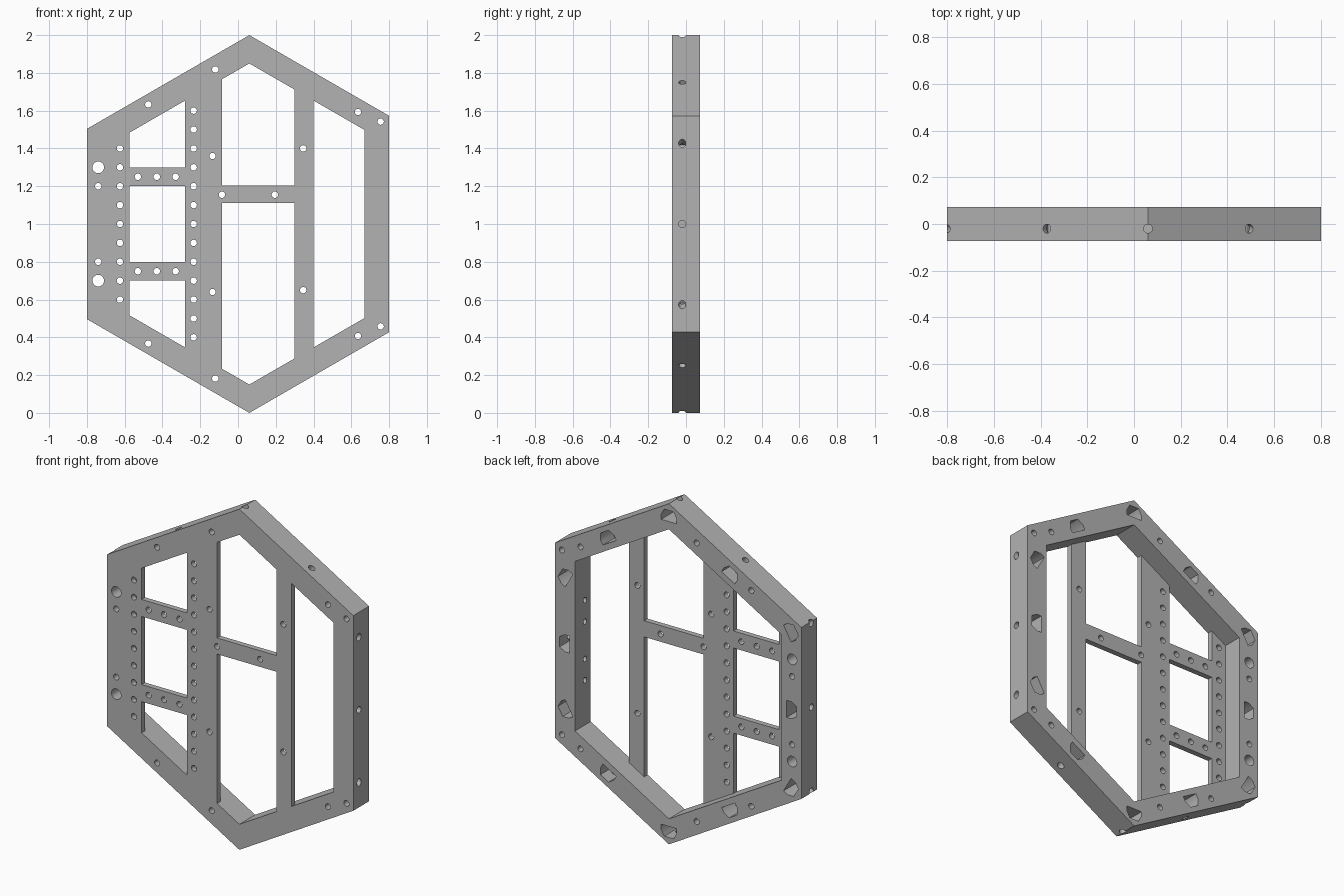
import bpy, bmesh
from math import sin, cos, tan, pi, radians
from mathutils import Matrix, Vector

if "Cube" in bpy.data.objects:
    bpy.data.objects.remove(bpy.data.objects["Cube"], do_unlink=True)

CX, CZ = 0.06, 1.0            # centre of the hexagon
HALF, SPLIT = 0.073, -0.041   # half depth, back of the thin front plate
BAR, BORE = 0.13, -0.02       # rim width, depth position of the edge bores
SLOPE = tan(radians(30))

grey = bpy.data.materials.new("light grey")
grey.use_nodes = True
grey.diffuse_color = (0.45, 0.45, 0.45, 1)
grey.node_tree.nodes["Principled BSDF"].inputs["Base Color"].default_value = (0.45, 0.45, 0.45, 1)


def add_prism(bm, points, y0, y1):
    """Extrude an x-z outline from y0 to y1."""
    face = bm.faces.new([bm.verts.new((x, y0, z)) for x, z in points])
    new = bmesh.ops.extrude_face_region(bm, geom=[face])["geom"]
    bmesh.ops.translate(bm, verts=[v for v in new if isinstance(v, bmesh.types.BMVert)],
                        vec=(0, y1 - y0, 0))


def add_rod(bm, start, end, radius):
    """Cylinder between two points."""
    start, end = Vector(start), Vector(end)
    axis = end - start
    turn = axis.to_track_quat('Z', 'Y').to_matrix().to_4x4()
    bmesh.ops.create_cone(bm, cap_ends=True, segments=20, radius1=radius, radius2=radius,
                          depth=axis.length, matrix=Matrix.Translation((start + end) / 2) @ turn)


def make(name, bm):
    bmesh.ops.recalc_face_normals(bm, faces=bm.faces)
    mesh = bpy.data.meshes.new(name)
    bm.to_mesh(mesh)
    bm.free()
    mesh.materials.append(grey)
    obj = bpy.data.objects.new(name, mesh)
    bpy.context.collection.objects.link(obj)
    return obj


def cut(obj, cutter):
    mod = obj.modifiers.new("cut", 'BOOLEAN')
    mod.operation, mod.solver, mod.object = 'DIFFERENCE', 'EXACT', cutter
    bpy.context.view_layer.objects.active = obj
    bpy.ops.object.modifier_apply(modifier=mod.name)


def edge(x, inset):
    """Height of the sloping hexagon edge above the centre."""
    return 1 - inset / cos(pi / 6) - SLOPE * abs(x - CX)


def hexagon(inset):
    xs = (-0.8 + inset, CX, 0.8 - inset)
    top = [(x, CZ + edge(x, inset)) for x in xs]
    return top + [(x, 2 * CZ - z) for x, z in reversed(top)]


def reach(angle, inset):
    """Distance from the centre to the hexagon along an angle."""
    sides = {0: 0.74, 180: 0.86, 60: 0.866, 120: 0.866, 240: 0.866, 300: 0.866}
    return min((a - inset) / cos(angle - radians(s)) for s, a in sides.items()
               if cos(angle - radians(s)) > 0.1)


def polar(r, t, angle):
    """Point at radius r, shifted t sideways."""
    return (CX + r * cos(angle) - t * sin(angle), CZ + r * sin(angle) + t * cos(angle))


# Thin front plate and deep rim behind it
bm = bmesh.new()
add_prism(bm, hexagon(0), -HALF, SPLIT)
plate = make("front_plate", bm)
bm = bmesh.new()
add_prism(bm, hexagon(0), SPLIT, HALF)
rim = make("rim", bm)

# Rim opening
bm = bmesh.new()
add_prism(bm, hexagon(BAR), SPLIT - 0.1, HALF + 0.1)
opening = make("opening_cutter", bm)

# Plate windows: those against the rim follow its slope
bm = bmesh.new()
for x0, x1, up, down in ((-0.575, -0.28, 0.3, -0.3), (-0.085, 0.3, 0.205, 0.11)):
    mids = [CX] if x0 < CX < x1 else []
    for sign, base in ((1, up), (-1, down)):
        slope = [(x, CZ + sign * edge(x, BAR)) for x in [x0] + mids + [x1]]
        add_prism(bm, slope + [(x1, CZ + base), (x0, CZ + base)], -0.2, 0.2)
add_prism(bm, [(-0.575, 0.8), (-0.28, 0.8), (-0.28, 1.2), (-0.575, 1.2)], -0.2, 0.2)
sides = [(x, CZ + edge(x, BAR)) for x in (0.4, 0.67)]
add_prism(bm, sides + [(x, 2 * CZ - z) for x, z in reversed(sides)], -0.2, 0.2)
windows = make("window_cutter", bm)

# Screw holes through the face
holes = [(-0.625, 0.6 + 0.1 * i) for i in range(9)]
holes += [(-0.235, 0.4 + 0.1 * i) for i in range(13)]
holes += [(x, z) for x in (-0.53, -0.43, -0.33) for z in (0.75, 1.25)]
holes += [(-0.085, 1.155), (0.195, 1.155), (0.345, 1.4), (0.345, 0.65)]
for x, dz in ((-0.74, 0.2), (-0.475, 0.633), (-0.12, 0.818), (-0.135, 0.36),
              (0.635, 0.593), (0.755, 0.542)):
    holes += [(x, CZ + dz), (x, CZ - dz)]
bm = bmesh.new()
for x, z in holes:
    add_rod(bm, (x, -0.2, z), (x, 0.2, z), 0.017)
for z in (0.7, 1.3):
    add_rod(bm, (-0.74, -0.2, z), (-0.74, 0.2, z), 0.031)
screws = make("screw_cutter", bm)

# Blind edge bores and the nut pockets they meet
bores, pockets = bmesh.new(), bmesh.new()
for i in range(12):
    a = i * pi / 6
    outer, inner = reach(a, 0), reach(a, BAR)
    mid = (outer + inner) / 2
    x0, z0 = polar(inner + 0.02, 0, a)
    x1, z1 = polar(outer + 0.1, 0, a)
    add_rod(bores, (x0, BORE, z0), (x1, BORE, z1), 0.019)
    shape = ((0.035, -0.03), (0.035, 0.03), (0, 0.05), (-0.03, 0.05), (-0.03, -0.05), (0, -0.05))
    add_prism(pockets, [polar(mid + r, t, a) for r, t in shape], SPLIT + 0.003, HALF + 0.1)
# Small blind holes in the inner wall
for dz in (-0.235, -0.11, 0.11, 0.235):
    add_rod(bores, (0.6, BORE, CZ + dz), (0.73, BORE, CZ + dz), 0.016)
bores = make("bore_cutter", bores)
pockets = make("pocket_cutter", pockets)

for target, cutters in ((plate, (windows, screws)), (rim, (opening, screws, bores, pockets))):
    for cutter in cutters:
        cut(target, cutter)
for cutter in (opening, windows, screws, bores, pockets):
    bpy.data.objects.remove(cutter, do_unlink=True)

# Smooth the bores, keep the corners crisp
for obj in (plate, rim):
    bpy.ops.object.select_all(action='DESELECT')
    obj.select_set(True)
    bpy.context.view_layer.objects.active = obj
    bpy.ops.object.shade_smooth_by_angle(angle=radians(30))
